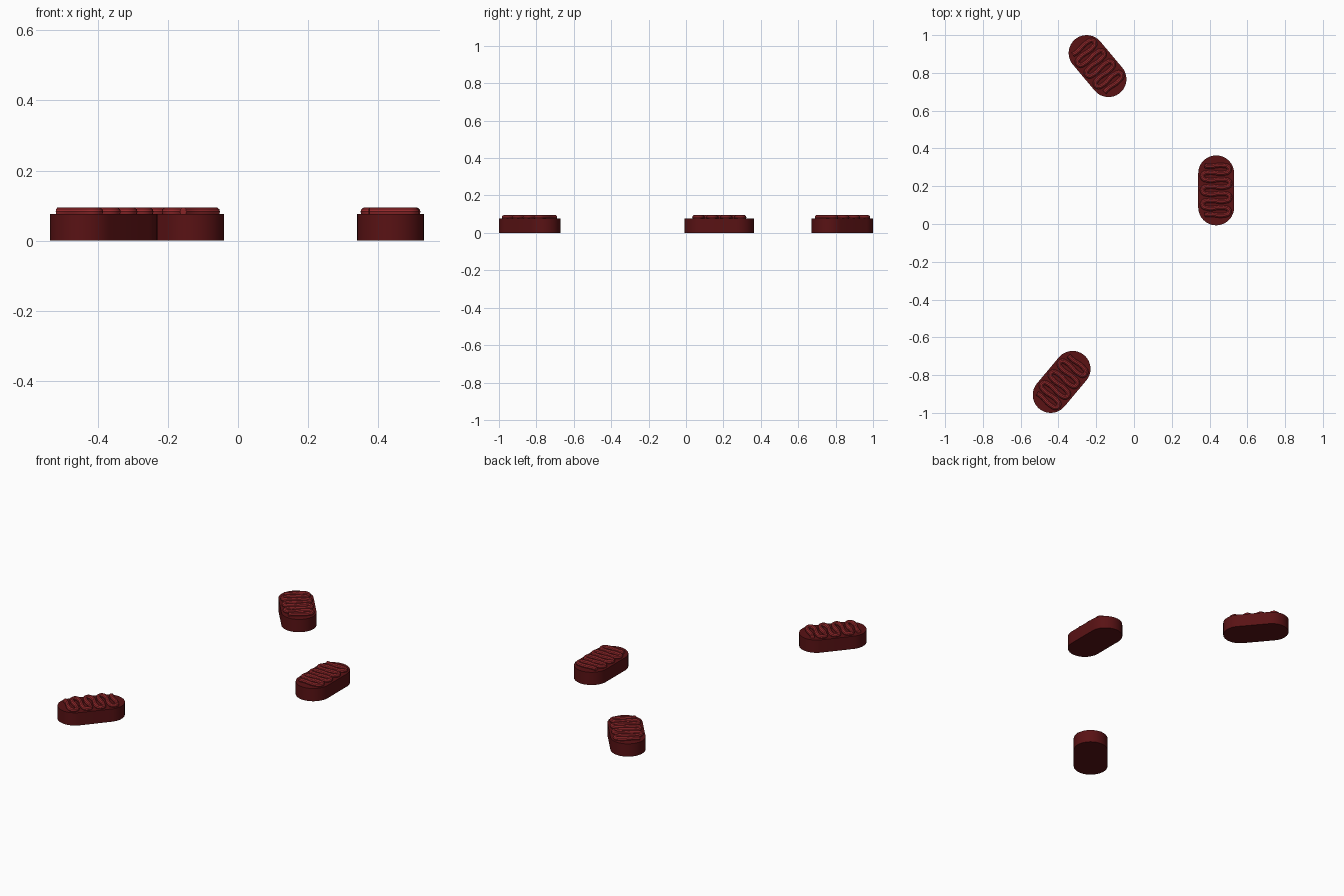
import bpy, bmesh
from math import sin, cos, pi, radians, sqrt

if "Cube" in bpy.data.objects:
    bpy.data.objects.remove(bpy.data.objects["Cube"])

R, H, TOP = 0.095, 0.09, 0.076   # cap radius, half straight length, body height


def material(name, color):
    m = bpy.data.materials.new(name)
    m.diffuse_color = color
    m.use_nodes = True
    m.node_tree.nodes["Principled BSDF"].inputs["Base Color"].default_value = m.diffuse_color
    return m


body_mat = material("dark_red", (0.10, 0.006, 0.007, 1))
fold_mat = material("fold_red", (0.30, 0.022, 0.025, 1))


def capsule_mesh():
    # stadium outline extruded upwards
    n = 24
    pts = [(R * cos(pi * i / n), H + R * sin(pi * i / n)) for i in range(n + 1)]
    pts += [(-x, -y) for x, y in pts]
    bm = bmesh.new()
    face = bm.faces.new([bm.verts.new((x, y, 0)) for x, y in pts])
    out = bmesh.ops.extrude_face_region(bm, geom=[face])
    for v in out["geom"]:
        if isinstance(v, bmesh.types.BMVert):
            v.co.z = TOP
    bmesh.ops.recalc_face_normals(bm, faces=bm.faces)
    me = bpy.data.meshes.new("capsule_body")
    bm.to_mesh(me)
    bm.free()
    me.materials.append(body_mat)
    return me


def fold_curve():
    # serpentine path: straight rows joined by round turns, narrower at the caps
    rows, span = 8, 0.13
    step = 2 * span / (rows - 1)
    r = step / 2

    def width(y):
        d = max(0, abs(y) - H)
        return sqrt(0.073 ** 2 - d * d)

    pts = []
    for i in range(rows):
        y = span - i * step
        side = 1 if i % 2 == 0 else -1
        w0 = width(y) if i == 0 else width(y + r) - r
        w1 = width(y) if i == rows - 1 else width(y - r) - r
        for k in range(7):
            t = k / 6
            # slight wave along each row
            pts.append((side * (-w0 + t * (w0 + w1)), y - 0.003 * sin(2 * pi * t)))
        if i < rows - 1:
            pts += [(side * (w1 + r * sin(pi * k / 8)), y - r + r * cos(pi * k / 8))
                    for k in range(1, 8)]
    cu = bpy.data.curves.new("fold_path", 'CURVE')
    cu.dimensions = '3D'
    cu.bevel_depth = 0.0125
    cu.bevel_resolution = 3
    cu.use_fill_caps = True
    sp = cu.splines.new('POLY')
    sp.points.add(len(pts) - 1)
    for p, (x, y) in zip(sp.points, pts):
        p.co = (x, y, 0.0825, 1)
    cu.materials.append(fold_mat)
    return cu


body, fold = capsule_mesh(), fold_curve()

# three capsules, each with its ridge of folds
for i, (x, y, a) in enumerate([(0.435, 0.178, 0), (-0.193, 0.836, 40), (-0.383, -0.836, -40)]):
    for name, data in (("capsule_body", body), ("fold_ridge", fold.copy())):
        ob = bpy.data.objects.new(f"{name}_{i + 1}", data)
        bpy.context.collection.objects.link(ob)
        ob.location = (x, y, 0)
        ob.rotation_euler.z = radians(a)
        bpy.ops.object.select_all(action='DESELECT')
        bpy.context.view_layer.objects.active = ob
        ob.select_set(True)
        if ob.type == 'CURVE':
            bpy.ops.object.convert(target='MESH')
        bpy.ops.object.shade_smooth_by_angle(angle=radians(35))
